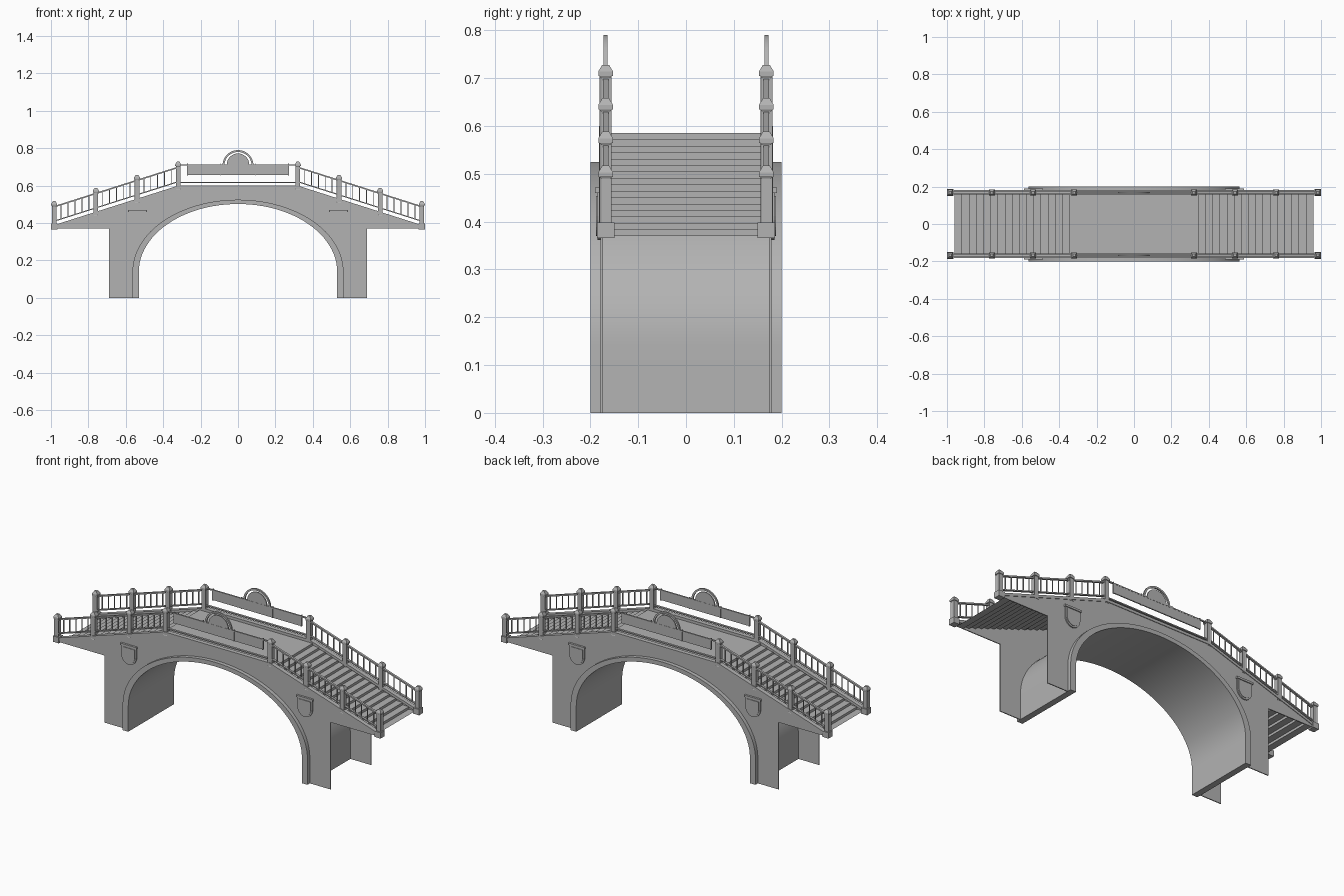
import bpy, bmesh, math

if "Cube" in bpy.data.objects:
    bpy.data.objects.remove(bpy.data.objects["Cube"])

stone = bpy.data.materials.new("stone_grey")
stone.diffuse_color = (0.45, 0.45, 0.45, 1)
stone.use_nodes = True
stone.node_tree.nodes["Principled BSDF"].inputs["Base Color"].default_value = stone.diffuse_color


def finish(name, bm, smooth=False):
    bmesh.ops.recalc_face_normals(bm, faces=bm.faces)
    me = bpy.data.meshes.new(name)
    bm.to_mesh(me)
    bm.free()
    me.materials.append(stone)
    ob = bpy.data.objects.new(name, me)
    bpy.context.collection.objects.link(ob)
    if smooth:
        bpy.ops.object.select_all(action='DESELECT')
        ob.select_set(True)
        bpy.context.view_layer.objects.active = ob
        bpy.ops.object.shade_smooth_by_angle(angle=math.radians(30))
    return ob


def add_prism(bm, pts, y0, y1):
    """Extrude an x-z outline from y0 to y1."""
    a = [bm.verts.new((x, y0, z)) for x, z in pts]
    b = [bm.verts.new((x, y1, z)) for x, z in pts]
    bm.faces.new(a)
    bm.faces.new(b[::-1])
    n = len(pts)
    for i in range(n):
        j = (i + 1) % n
        bm.faces.new((a[i], a[j], b[j], b[i]))


def prism(name, pts, y0, y1, smooth=False):
    bm = bmesh.new()
    add_prism(bm, pts, y0, y1)
    return finish(name, bm, smooth)


def rect(x0, x1, z0, z1):
    return [(x0, z0), (x1, z0), (x1, z1), (x0, z1)]


def arc(rx, rz, cz, n, cx=0.0):
    """Half ellipse from right to left over the top."""
    return [(cx + rx * math.cos(math.pi * i / n), cz + rz * math.sin(math.pi * i / n))
            for i in range(n + 1)]


def slope(x):
    """Height of the side wall top."""
    return 0.6 - 0.318 * max(0, abs(x) - 0.32)


Y = 0.168                       # centre line of each railing
POSTS = [0.32, 0.54, 0.76, 0.983]

# Arch barrel, projecting past both walls as a ring
outer = [(0.564, 0)] + arc(0.564, 0.385, 0.14, 48) + [(-0.564, 0)]
inner = [(0.53, 0)] + arc(0.53, 0.362, 0.14, 48) + [(-0.53, 0)]
bm = bmesh.new()
rows = [[bm.verts.new((x, y, z)) for x, z in line]
        for line, y in ((outer, -0.2), (inner, -0.2), (inner, 0.2), (outer, 0.2))]
for r in range(4):
    p, q = rows[r], rows[(r + 1) % 4]
    for i in range(len(p) - 1):
        bm.faces.new((p[i], p[i + 1], q[i + 1], q[i]))
for k in (0, -1):
    bm.faces.new([r[k] for r in rows])
finish("arch_barrel", bm, True)

# Stepped deck: stairs up, landing, stairs down
N = 16
half = [(0.345, 0.585)]
for i in range(N):
    x = 0.345 + 0.615 * i / N
    z = 0.585 - 0.215 * (i + 1) / N
    half += [(x, z), (x + 0.615 / N, z)]
line = [(-x, z) for x, z in reversed(half)] + half
bm = bmesh.new()
front = [bm.verts.new((x, -0.175, z)) for x, z in line]
back = [bm.verts.new((x, 0.175, z)) for x, z in line]
for i in range(len(line) - 1):
    bm.faces.new((front[i], front[i + 1], back[i + 1], back[i]))
finish("stair_deck", bm)

# Thin side wall outline with the arch opening
wall = ([(0.69, 0), (0.69, 0.37), (0.99, 0.37), (0.99, slope(0.99)), (0.32, 0.6),
         (-0.32, 0.6), (-0.99, slope(0.99)), (-0.99, 0.37), (-0.69, 0.37), (-0.69, 0)]
        + [(-0.555, 0)] + [(x, z) for x, z in reversed(arc(0.555, 0.377, 0.14, 48))]
        + [(0.555, 0)])


def slab(x0, x1, lift, t):
    """Sloping bar outline that follows the wall top."""
    return [(x0, slope(x0) + lift), (x1, slope(x1) + lift),
            (x1, slope(x1) + lift + t), (x0, slope(x0) + lift + t)]


def post(x, y):
    b = slope(x)
    bm = bmesh.new()
    w = 0.0125
    add_prism(bm, rect(x - w, x + w, b - 0.02, b + 0.104), y - w, y + w)
    bm.normal_update()
    bmesh.ops.recalc_face_normals(bm, faces=bm.faces)
    # recessed panels
    sides = [f for f in bm.faces if abs(f.normal.z) < 0.5]
    bmesh.ops.inset_individual(bm, faces=sides, thickness=0.005, depth=-0.002)
    # cap plate and tapered top
    c = 0.0155
    add_prism(bm, rect(x - c, x + c, b + 0.104, b + 0.114), y - c, y + c)
    lo = [bm.verts.new((x + i * c, y + j * c, b + 0.114))
          for i, j in ((-1, -1), (1, -1), (1, 1), (-1, 1))]
    hi = [bm.verts.new((x + i * 0.007, y + j * 0.007, b + 0.128))
          for i, j in ((-1, -1), (1, -1), (1, 1), (-1, 1))]
    bm.faces.new(hi)
    for i in range(4):
        j = (i + 1) % 4
        bm.faces.new((lo[i], lo[j], hi[j], hi[i]))
    finish("post", bm)


def shield(cx, s, z0, z1, r):
    """Shield outline with a rounded bottom."""
    return [(cx - r, z1), (cx + r, z1)] + [(x, 2 * z0 - z) for x, z in arc(r, r * 1.1, z0, 16, cx)]


for s in (-1, 1):
    y = s * Y
    prism("side_wall", wall, s * 0.174, s * 0.179)
    prism("landing_coping", rect(-0.32, 0.32, 0.585, 0.6), s * 0.158, s * 0.182)
    prism("landing_bottom_rail", rect(-0.32, 0.32, 0.613, 0.619), y - 0.006, y + 0.006)
    prism("landing_top_rail", rect(-0.32, 0.32, 0.707, 0.713), y - 0.004, y + 0.004)
    prism("landing_panel", rect(-0.27, 0.27, 0.657, 0.707), y - 0.003, y + 0.003)
    for x in (-0.27, -0.095, 0.095, 0.27):
        prism("panel_rod", rect(x - 0.002, x + 0.002, 0.655, 0.718), y - 0.004, y + 0.004)

    # Half-round crest: disc inside a hoop
    prism("crest_disc", arc(0.06, 0.06, 0.712, 24), y - 0.003, y + 0.003, True)
    prism("crest_hoop", arc(0.083, 0.083, 0.707, 28) + arc(0.073, 0.073, 0.707, 28)[::-1],
          y - 0.004, y + 0.004, True)

    for m in (-1, 1):
        # Wall shield: body, raised panel, top ledge
        cx = m * 0.537
        prism("shield_body", shield(cx, s, 0.412, 0.465, 0.046), s * 0.176, s * 0.185)
        prism("shield_panel", shield(cx, s, 0.412, 0.454, 0.038), s * 0.176, s * 0.188)
        prism("shield_ledge", rect(cx - 0.05, cx + 0.05, 0.46, 0.471), s * 0.176, s * 0.19)

        # Stair coping and end block
        prism("stair_coping", slab(m * 0.32, m * 0.985, -0.015, 0.015), s * 0.158, s * 0.182)
        prism("end_block", rect(m * 0.964, m * 1.0, 0.366, 0.398), y - 0.018, y + 0.018)

        for x in POSTS:
            post(m * x, y)

        # Rails and balusters in each bay
        for a, b in zip(POSTS, POSTS[1:]):
            prism("bottom_rail", slab(m * a, m * b, 0.018, 0.006), y - 0.006, y + 0.006)
            prism("top_rail", slab(m * a, m * b, 0.094, 0.008), y - 0.006, y + 0.006)
            bm = bmesh.new()
            for i in range(1, 6):
                x = m * (a + (b - a) * i / 6)
                add_prism(bm, rect(x - 0.0022, x + 0.0022, slope(x) + 0.02, slope(x) + 0.098),
                          y - 0.0022, y + 0.0022)
            finish("balusters", bm)
